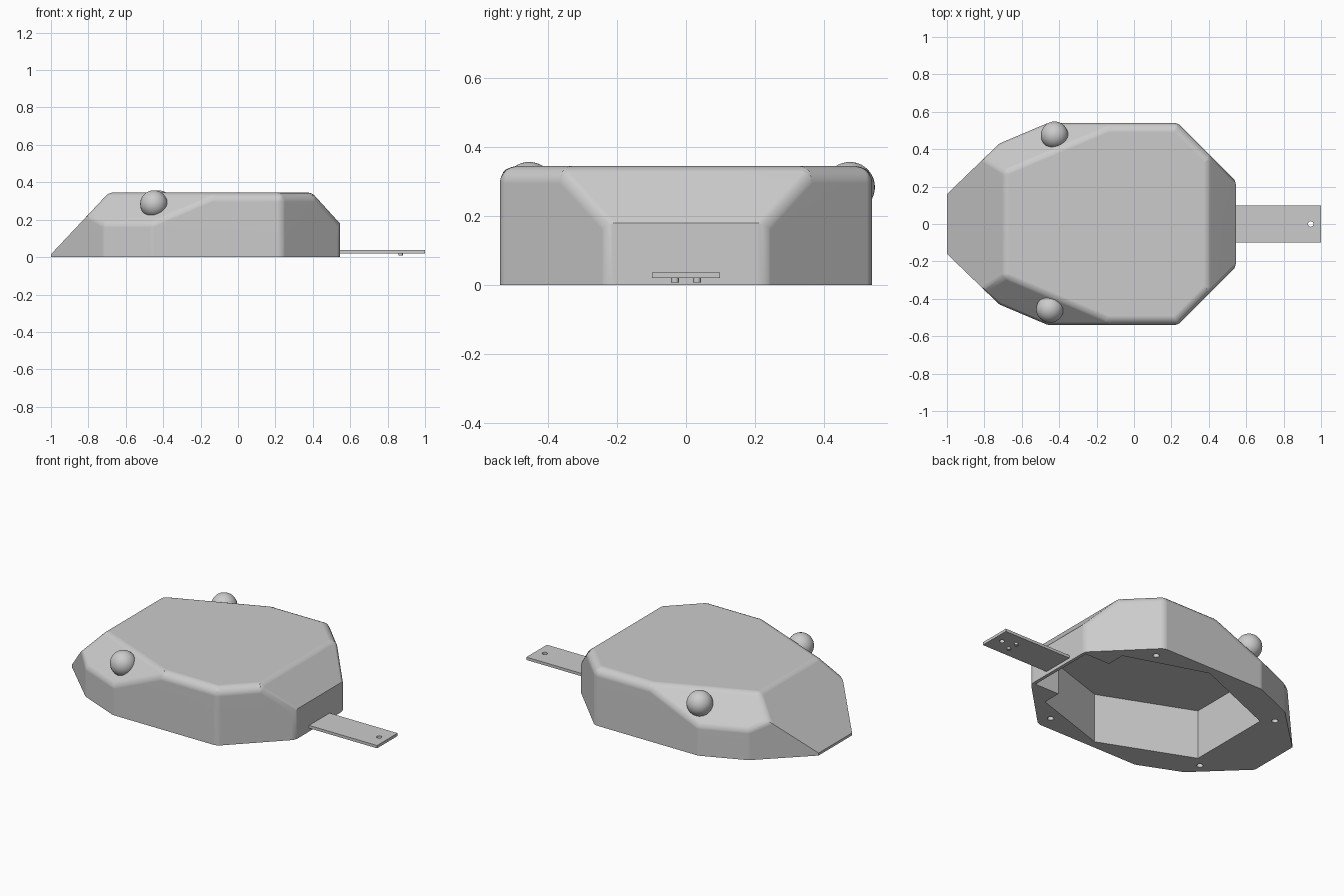
import bpy, bmesh, math
from mathutils import Vector

old = bpy.data.objects.get("Cube")
if old:
    bpy.data.objects.remove(old, do_unlink=True)

grey = bpy.data.materials.new("plain grey")
grey.use_nodes = True
colour = (0.6, 0.6, 0.6, 1)
grey.diffuse_color = colour
grey.node_tree.nodes["Principled BSDF"].inputs["Base Color"].default_value = colour


def add_object(name, bm):
    bmesh.ops.recalc_face_normals(bm, faces=bm.faces[:])
    mesh = bpy.data.meshes.new(name)
    bm.to_mesh(mesh)
    bm.free()
    mesh.materials.append(grey)
    obj = bpy.data.objects.new(name, mesh)
    bpy.context.collection.objects.link(obj)
    return obj


def activate(obj):
    bpy.ops.object.select_all(action="DESELECT")
    obj.select_set(True)
    bpy.context.view_layer.objects.active = obj


def apply_all(obj):
    activate(obj)
    for mod in list(obj.modifiers):
        bpy.ops.object.modifier_apply(modifier=mod.name)


def prism(half_outline, z0, z1):
    """Extrude an outline mirrored across y = 0."""
    bm = bmesh.new()
    loop = half_outline + [(x, -y) for x, y in reversed(half_outline)]
    base = bm.faces.new([bm.verts.new((x, y, z0)) for x, y in loop])
    grown = bmesh.ops.extrude_face_region(bm, geom=[base], use_keep_orig=True)["geom"]
    top = [v for v in grown if isinstance(v, bmesh.types.BMVert)]
    bmesh.ops.translate(bm, verts=top, vec=(0, 0, z1 - z0))
    bmesh.ops.recalc_face_normals(bm, faces=bm.faces[:])
    return bm


def slice_off(bm, point, normal):
    geom = bm.verts[:] + bm.edges[:] + bm.faces[:]
    bmesh.ops.bisect_plane(bm, geom=geom, plane_co=point, plane_no=normal,
                           dist=1e-5, clear_outer=True)
    rim = [e for e in bm.edges if e.is_boundary]
    bmesh.ops.holes_fill(bm, edges=rim, sides=0)
    bmesh.ops.recalc_face_normals(bm, faces=bm.faces[:])


def cylinder(x, y, z0, z1, radius):
    bm = bmesh.new()
    bmesh.ops.create_cone(bm, cap_ends=True, segments=20, radius1=radius,
                          radius2=radius, depth=z1 - z0)
    bmesh.ops.translate(bm, verts=bm.verts[:], vec=(x, y, (z0 + z1) / 2))
    return bm


def carve(obj, bm):
    cutter = add_object("cutter", bm)
    cutter.hide_render = True
    mod = obj.modifiers.new("carve", "BOOLEAN")
    mod.operation = "DIFFERENCE"
    mod.solver = "EXACT"
    mod.object = cutter
    apply_all(obj)
    bpy.data.objects.remove(cutter, do_unlink=True)


# Body: prism with sloped nose, rear chamfer and slanted eye facets
bm = prism([(-1, 0.16), (-0.72, 0.43), (-0.46, 0.54), (0.235, 0.54), (0.545, 0.23)],
           0, 0.345)
slice_off(bm, (-1, 0, 0.015), (-0.33, 0, 0.31))
slice_off(bm, (0.545, 0, 0.18), (0.165, 0, 0.15))
for side in (1, -1):
    along = Vector((0.26, side * 0.11, 0))
    rise = Vector((0.03, -side * 0.15, 0.165))
    slice_off(bm, (-0.72, side * 0.43, 0.18), rise.cross(along) * side)

# Constant-radius rounding: bevel weight follows the angle of each edge
weight = bm.edges.layers.float.new("bevel_weight_edge")
for edge in bm.edges:
    a, b = (v.co for v in edge.verts)
    on_base = max(a.z, b.z) < 0.001
    on_nose_tip = min(a.x, b.x) < -0.95
    on_rear_line = min(a.x, b.x) > 0.54 and abs(a.z - b.z) < 0.001
    if not (on_base or on_nose_tip or on_rear_line):
        edge[weight] = min(1, math.tan(edge.calc_face_angle(0) / 2))
body = add_object("body", bm)
bevel = body.modifiers.new("rounding", "BEVEL")
bevel.limit_method = "WEIGHT"
bevel.width = 0.05
bevel.segments = 5
bevel.use_clamp_overlap = False
apply_all(body)

# Hollow underside, rear pocket and screw holes
carve(body, prism([(-0.68, 0.265), (-0.13, 0.49), (0.36, 0.33)], -0.1, 0.3))
carve(body, prism([(0.3, 0.215), (0.525, 0.215)], -0.1, 0.165))
for x, y in ((-0.74, 0.32), (0.22, 0.45)):
    for side in (1, -1):
        carve(body, cylinder(x, side * y, -0.1, 0.1, 0.018))
activate(body)
bpy.ops.object.shade_smooth_by_angle(angle=math.radians(25))
body.modifiers.new("flat normals", "WEIGHTED_NORMAL").keep_sharp = True

# Eyes
for name, centre in (("left_eye", (-0.425, 0.475, 0.284)),
                     ("right_eye", (-0.45, -0.455, 0.284))):
    bm = bmesh.new()
    bmesh.ops.create_uvsphere(bm, u_segments=32, v_segments=20, radius=0.073)
    bmesh.ops.translate(bm, verts=bm.verts[:], vec=centre)
    eye = add_object(name, bm)
    activate(eye)
    bpy.ops.object.shade_smooth()

# Tail plate with a hole and two small pins beneath
tail = add_object("tail_plate", prism([(0.545, 0.098), (1, 0.098)], 0.02, 0.037))
carve(tail, cylinder(0.945, 0, -0.1, 0.1, 0.015))
for name, y in (("left_pin", 0.032), ("right_pin", -0.032)):
    pin = add_object(name, cylinder(0.87, y, 0.008, 0.021, 0.011))
    activate(pin)
    bpy.ops.object.shade_smooth_by_angle(angle=math.radians(30))
